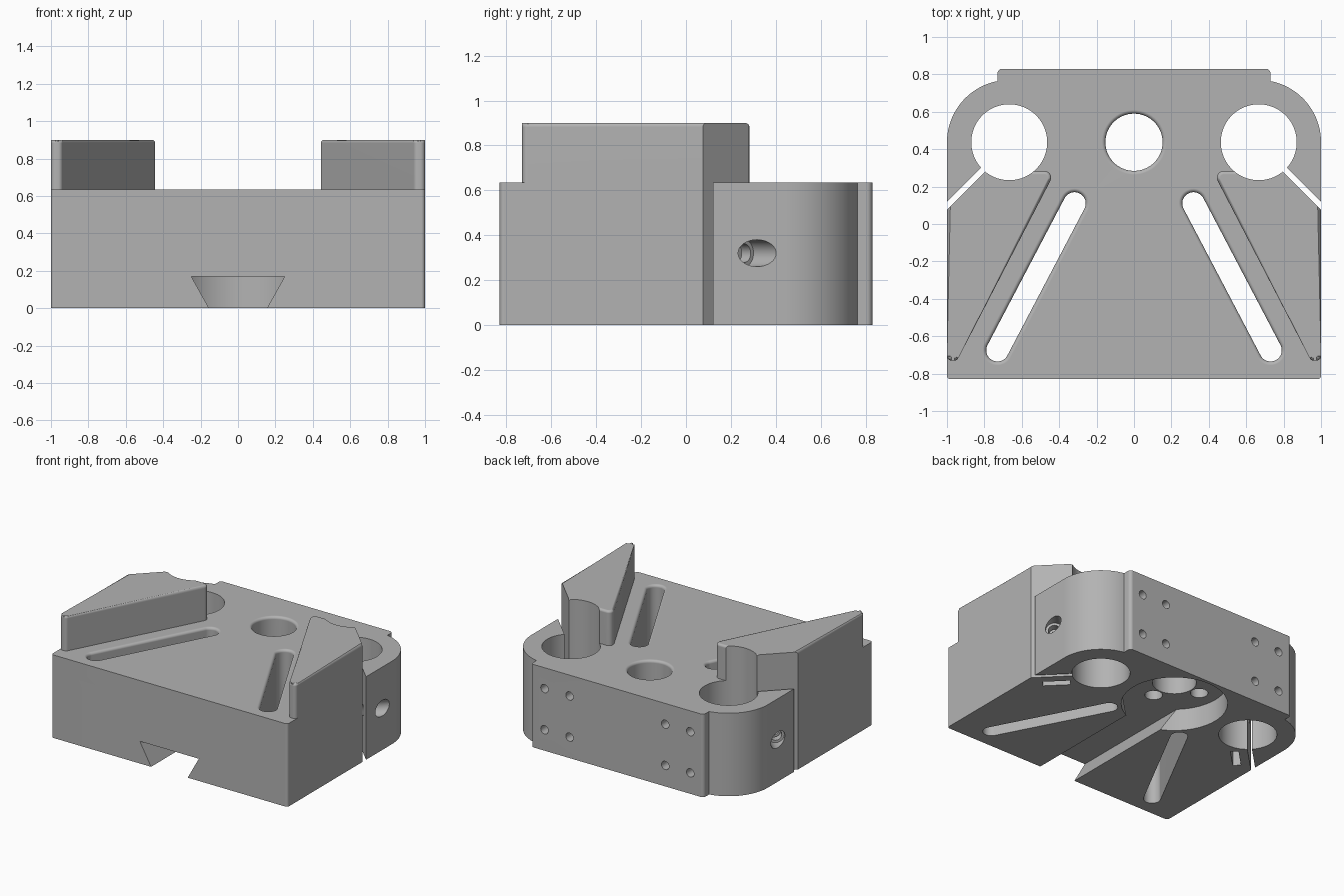
import bpy, bmesh, math
from mathutils import Vector, Matrix

if "Cube" in bpy.data.objects:
    bpy.data.objects.remove(bpy.data.objects["Cube"])

H = 0.635          # deck height
TOP = 0.90         # raised jaw height
BORE = (0.667, 0.437)

grey = bpy.data.materials.new("machined grey")
grey.diffuse_color = (0.45, 0.45, 0.45, 1)
grey.use_nodes = True
grey.node_tree.nodes["Principled BSDF"].inputs["Base Color"].default_value = grey.diffuse_color


def obj_from(bm, name):
    bmesh.ops.recalc_face_normals(bm, faces=bm.faces)
    me = bpy.data.meshes.new(name)
    bm.to_mesh(me)
    bm.free()
    me.materials.append(grey)
    ob = bpy.data.objects.new(name, me)
    bpy.context.collection.objects.link(ob)
    return ob


def rounded(pts, seg=5):
    """Outline from (x, y, radius) corners."""
    out = []
    for i, (x, y, r) in enumerate(pts):
        p = Vector((x, y))
        if r == 0:
            out.append(p)
            continue
        a = (Vector(pts[i - 1][:2]) - p).normalized()
        b = (Vector(pts[(i + 1) % len(pts)][:2]) - p).normalized()
        half = a.angle(b) / 2
        c = p + (a + b).normalized() * r / math.sin(half)
        s = p + a * r / math.tan(half) - c
        e = p + b * r / math.tan(half) - c
        sweep = math.atan2(s.x * e.y - s.y * e.x, s.dot(e))
        out += [c + Matrix.Rotation(sweep * k / seg, 2) @ s for k in range(seg + 1)]
    return out


def stack(rings):
    """Closed solid through equal-length rings of 3D points."""
    bm = bmesh.new()
    vs = [[bm.verts.new(p) for p in ring] for ring in rings]
    n = len(vs[0])
    bm.faces.new(vs[0])
    bm.faces.new(vs[-1])
    for lo, hi in zip(vs, vs[1:]):
        for i in range(n):
            bm.faces.new((lo[i], lo[(i + 1) % n], hi[(i + 1) % n], hi[i]))
    return bm


def prism(outline, z0, z1):
    return stack([[(p[0], p[1], z) for p in outline] for z in (z0, z1)])


def capsule(a, b, r, n=24):
    """Slot outline around a segment; a circle when a equals b."""
    d = math.atan2(b[1] - a[1], b[0] - a[0])
    out = []
    for c, start in ((b, d - math.pi / 2), (a, d + math.pi / 2)):
        out += [(c[0] + r * math.cos(start + math.pi * (k + 0.5) / n),
                 c[1] + r * math.sin(start + math.pi * (k + 0.5) / n)) for k in range(n)]
    return out


def soft_slot(a, b, r, f=0.02):
    """Through cutter flaring out to round the deck edge."""
    prof = [(-0.1, r)]
    for k in range(5):
        t = math.pi / 2 * k / 4
        prof.append((H - f + f * math.sin(t), r + f * (1 - math.cos(t))))
    prof.append((H + 0.1, r + f))
    return stack([[(x, y, z) for x, y in capsule(a, b, q)] for z, q in prof])


def rod(p0, p1, r, n=32):
    p0, p1 = Vector(p0), Vector(p1)
    d = p1 - p0
    bm = bmesh.new()
    m = Matrix.Translation((p0 + p1) / 2) @ d.to_track_quat('Z', 'Y').to_matrix().to_4x4()
    bmesh.ops.create_cone(bm, cap_ends=True, segments=n, radius1=r, radius2=r,
                          depth=d.length, matrix=m)
    return bm


def combine(target, bm, op='DIFFERENCE'):
    tool = obj_from(bm, "cutter")
    tool.hide_render = True
    mod = target.modifiers.new("bool", 'BOOLEAN')
    mod.operation, mod.solver, mod.object = op, 'EXACT', tool
    bpy.context.view_layer.objects.active = target
    bpy.ops.object.modifier_apply(modifier=mod.name)
    bpy.data.objects.remove(tool)


# Main block outline: square front, round shoulders, rear tab
R = 0.333
shoulder = [(BORE[0] + R * math.cos(math.radians(a)),
             BORE[1] + R * math.sin(math.radians(a)), 0)
            for a in [79 * k / 20 for k in range(21)]]
right = [(1, -0.83, 0.02)] + shoulder + [(0.73, 0.83, 0.025)]
outline = rounded(right + [(-x, y, r) for x, y, r in reversed(right)])
body = obj_from(prism(outline, 0, H), "clamp_body")


# Raised wedge jaws with rounded top edges
def jaw(s):
    pts = rounded([(0.42, 0.283, 0.035), (0.946, -0.73, 0.025), (1, -0.73, 0.025),
                   (1, 0.075, 0), (0.792, 0.283, 0)])
    bm = prism([(s * p[0], p[1]) for p in pts], H, TOP)
    edges = []
    for e in bm.edges:
        a, b = (v.co for v in e.verts)
        on_slit = all(abs(abs(c.x) + c.y - 1.075) < 0.002 for c in (a, b))
        if min(a.z, b.z) > TOP - 0.001 and not on_slit:
            edges.append(e)
    bmesh.ops.bevel(bm, geom=edges, offset=0.018, offset_type='OFFSET',
                    segments=4, profile=0.5, affect='EDGES')
    return bm


for s in (1, -1):
    combine(body, jaw(s), 'UNION')

for s in (1, -1):
    def flip(pts):
        return [(s * p[0],) + tuple(p[1:]) for p in pts]
    # Column bore and the diagonal slit that opens it
    c = (s * BORE[0], BORE[1])
    combine(body, prism(capsule(c, c, 0.203, 32), -0.1, 1.1))
    combine(body, prism(flip([(0.74, 0.335), (1.1, -0.025), (1.1, 0.02), (0.74, 0.38)]),
                        -0.1, 1.1))
    # Long angled slot
    combine(body, soft_slot((s * 0.318, 0.11), (s * 0.73, -0.675), 0.06))
    # Pinch screw hole with counterbore, and its nut pocket
    for k0, k1, r in ((0.43, 0.62, 0.042), (0.60, 0.9, 0.06)):
        p = flip([(0.3415 + k, -0.3415 + k, 0.32) for k in (k0, k1)])
        combine(body, rod(p[0], p[1], r))
    combine(body, prism(flip([(0.814 + 0.068 * i + 0.02 * j, 0.131 - 0.068 * i + 0.02 * j)
                              for i, j in ((-1, -1), (1, -1), (1, 1), (-1, 1))]),
                        -0.1, 0.41))
    # Rear mounting holes
    for x in (0.405, 0.617):
        for z in (0.16, 0.475):
            combine(body, rod((s * x, 0.68, z), (s * x, 0.9, z), 0.032, 20))

# Centre bore, round underside pocket, dovetail channel
combine(body, soft_slot((0, BORE[1]), (0, BORE[1]), 0.153))
combine(body, rod((0, BORE[1], -0.1), (0, BORE[1], 0.17), 0.37, 64))
section = [(-0.212, -0.1), (0.212, -0.1), (0.155, 0), (0.25, 0.17), (-0.25, 0.17), (-0.155, 0)]
combine(body, stack([[(x, y, z) for x, z in section] for y in (-0.9, 0.3)]))

# Blind screw holes around the pocket ceiling
for k in range(4):
    a = k * math.pi / 2
    x, y = 0.225 * math.cos(a), BORE[1] + 0.225 * math.sin(a)
    combine(body, rod((x, y, 0.1), (x, y, 0.38), 0.062, 24))

# Smooth shading with crisp machined edges
bpy.ops.object.select_all(action='DESELECT')
body.select_set(True)
bpy.context.view_layer.objects.active = body
bpy.ops.object.shade_smooth_by_angle(angle=math.radians(30))
wn = body.modifiers.new("flat_face_normals", 'WEIGHTED_NORMAL')
wn.keep_sharp = True
